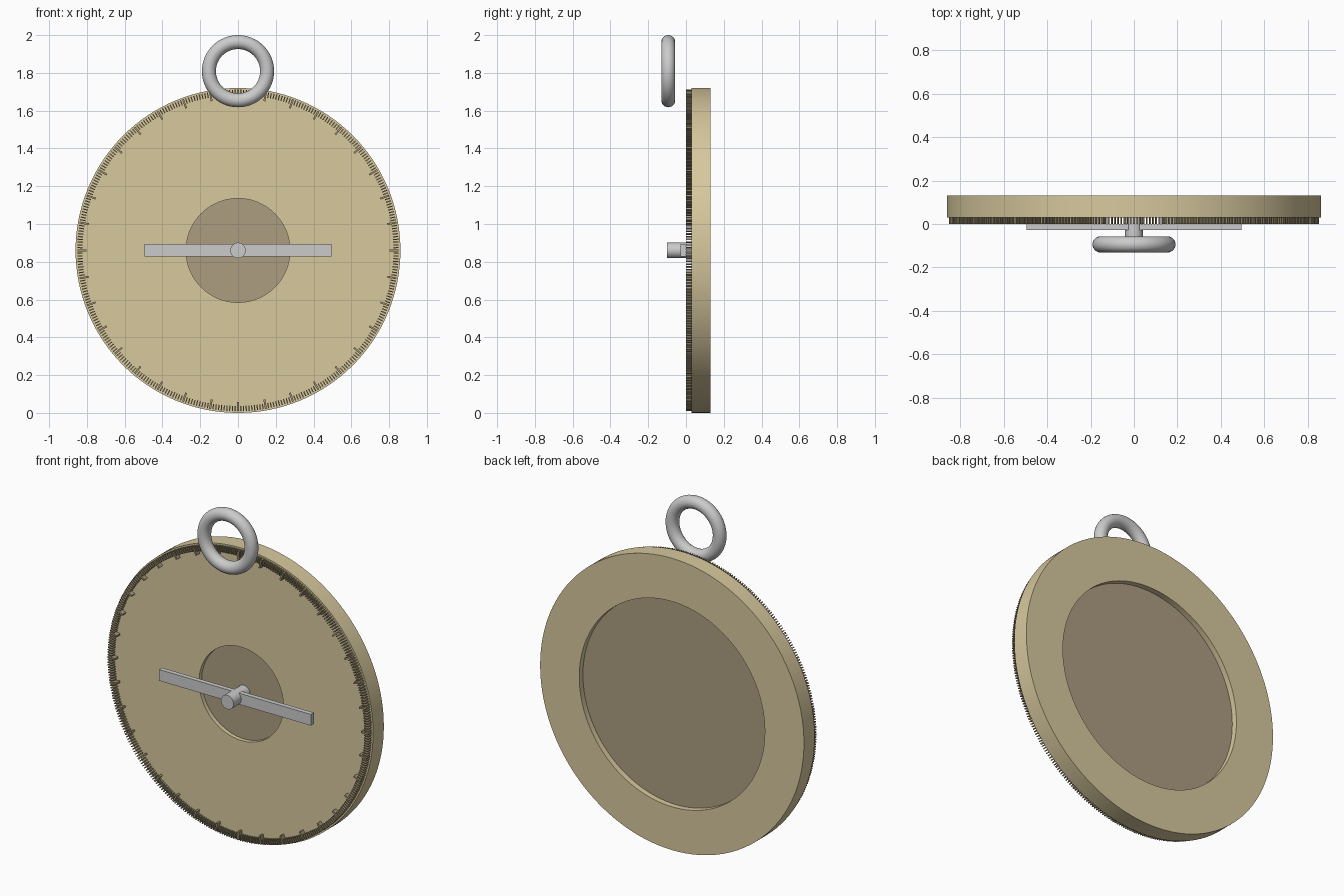
import bpy, bmesh
from math import sin, cos, pi, radians
from mathutils import Matrix, Vector

if "Cube" in bpy.data.objects:
    bpy.data.objects.remove(bpy.data.objects["Cube"])

CZ = 0.86  # height of the dial centre


def material(name, rgb):
    m = bpy.data.materials.new(name)
    m.diffuse_color = (*rgb, 1)
    m.use_nodes = True
    m.node_tree.nodes["Principled BSDF"].inputs["Base Color"].default_value = m.diffuse_color
    return m


def finish(name, bm, mat=None, smooth=True):
    bmesh.ops.recalc_face_normals(bm, faces=bm.faces)
    me = bpy.data.meshes.new(name)
    bm.to_mesh(me)
    bm.free()
    ob = bpy.data.objects.new(name, me)
    bpy.context.collection.objects.link(ob)
    if mat:
        me.materials.append(mat)
    if smooth:
        bpy.ops.object.select_all(action='DESELECT')
        ob.select_set(True)
        bpy.context.view_layer.objects.active = ob
        bpy.ops.object.shade_smooth_by_angle(angle=radians(35))
    return ob


def lathe_ring(name, profile, mat=None, seg=128):
    """Closed (radius, y) profile turned around the dial axis."""
    bm = bmesh.new()
    rings = [[bm.verts.new((r * cos(2 * pi * i / seg), y, CZ + r * sin(2 * pi * i / seg)))
              for i in range(seg)] for r, y in profile]
    for k, a in enumerate(rings):
        b = rings[(k + 1) % len(rings)]
        for i in range(seg):
            j = (i + 1) % seg
            bm.faces.new((a[i], a[j], b[j], b[i]))
    return finish(name, bm, mat)


def cylinder(name, r, y0, y1, mat=None, seg=64):
    bm = bmesh.new()
    m = Matrix.Translation((0, (y0 + y1) / 2, CZ)) @ Matrix.Rotation(pi / 2, 4, 'X')
    bmesh.ops.create_cone(bm, cap_ends=True, segments=seg, radius1=r, radius2=r,
                          depth=y1 - y0, matrix=m)
    return finish(name, bm, mat)


def add_box(bm, lo, hi, turn=Matrix.Identity(4)):
    lo, hi = Vector(lo), Vector(hi)
    m = turn @ Matrix.Translation((lo + hi) / 2) @ Matrix.Diagonal((*(hi - lo), 1))
    bmesh.ops.create_cube(bm, size=1, matrix=m)


brass = material("brass", (0.68, 0.58, 0.34))
dark_brass = material("dark_brass", (0.42, 0.34, 0.22))
mark = material("mark", (0.36, 0.30, 0.18))

# Body: small opening at the front, wide recess at the back
lathe_ring("dial_body", [(0.275, 0.03), (0.86, 0.03), (0.86, 0.13),
                         (0.605, 0.13), (0.605, 0.095), (0.275, 0.095)], brass)

# Darker plate seen through both openings
cylinder("inner_plate", 0.6045, 0.055, 0.0965, dark_brass, 128)

# Degree marks, longer every ten degrees
bm = bmesh.new()
for d in range(360):
    long = d % 10 == 0
    r0, w = (0.802, 0.005) if long else (0.823, 0.003)
    turn = Matrix.Translation((0, 0, CZ)) @ Matrix.Rotation(radians(d), 4, 'Y')
    add_box(bm, (r0, 0, -w), (0.851, 0.031, w), turn)
finish("degree_marks", bm, mark, False)

# Sighting bar and axle
bm = bmesh.new()
add_box(bm, (-0.495, -0.028, CZ - 0.033), (0.495, 0, CZ + 0.033))
finish("sighting_bar", bm, None, False)
cylinder("axle", 0.041, -0.10, 0.056, None, 48)

# Hanging ring
bpy.ops.mesh.primitive_torus_add(major_radius=0.154, minor_radius=0.037, major_segments=64,
                                 minor_segments=24, location=(0, -0.094, 1.809),
                                 rotation=(pi / 2, 0, 0))
bpy.context.object.name = "hanging_ring"
bpy.ops.object.shade_smooth()
